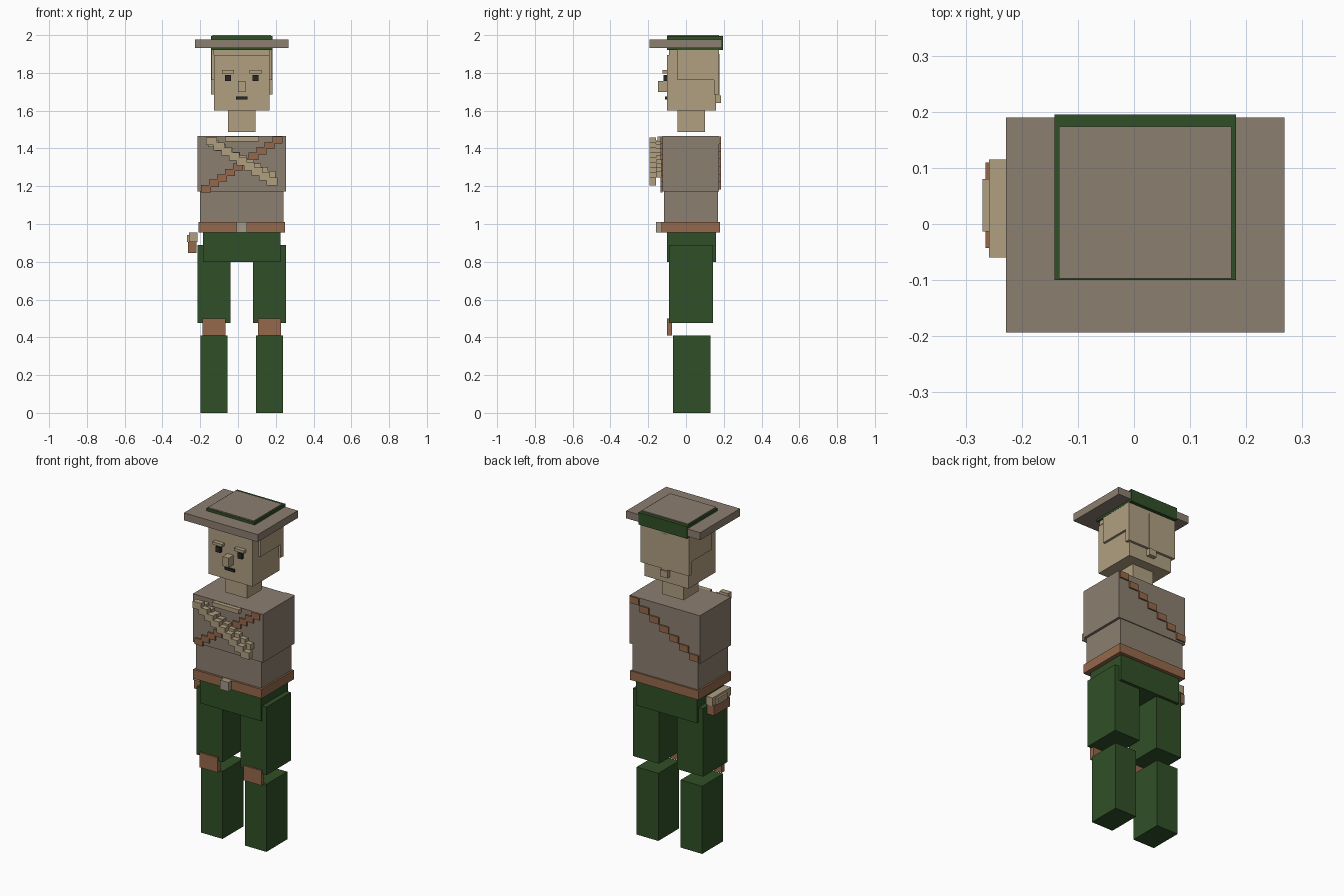
import bpy

cube = bpy.data.objects.get("Cube")
if cube:
    bpy.data.objects.remove(cube, do_unlink=True)


def material(name, red, green, blue):
    mat = bpy.data.materials.new(name)
    mat.use_nodes = True
    colour = (red, green, blue, 1)
    mat.diffuse_color = colour
    mat.node_tree.nodes["Principled BSDF"].inputs["Base Color"].default_value = colour
    return mat


TAN = material("tan", 0.44, 0.35, 0.22)
KHAKI = material("khaki", 0.26, 0.21, 0.16)
LEATHER = material("leather", 0.3, 0.14, 0.07)
GREEN = material("dark_green", 0.03, 0.08, 0.02)
BLACK = material("black", 0.02, 0.02, 0.02)
METAL = material("dull_metal", 0.38, 0.32, 0.25)

# Shared measurements
MIDDLE = 0.02       # body centre line in x
LEG = 0.147         # leg distance from the centre line
EYE = 0.073         # eye distance from the centre line
CHEST_FRONT = -0.125
CHEST_BACK = 0.175
FACE = -0.1
WAIST = 0.955
BELT_TOP = 1.01
CHIN = 1.6
HAIR_TOP = 1.92


def box(name, mat, width, front, back, bottom, top, offset=0):
    """Flat-sided box, centred in x at an offset from the body centre line."""
    bpy.ops.mesh.primitive_cube_add(size=1)
    part = bpy.context.object
    part.name = name
    part.location = (MIDDLE + offset, (front + back) / 2, (bottom + top) / 2)
    part.scale = (width, back - front, top - bottom)
    part.data.materials.append(mat)


def pair(name, mat, offset, **size):
    """The same box on the left and on the right."""
    box("left_" + name, mat, offset=offset, **size)
    box("right_" + name, mat, offset=-offset, **size)


def chain(name, mat, count, reach, high, low, front, back, width, height):
    """Stair-stepped boxes going down from one side (reach) to the other."""
    for step in range(count):
        part = step / (count - 1)
        middle = high + (low - high) * part
        box(f"{name}_{step + 1}", mat, width=width, front=front, back=back,
            bottom=middle - height / 2, top=middle + height / 2,
            offset=reach - 2 * reach * part)


# Legs
pair("lower_leg", GREEN, LEG, width=0.145, front=-0.07, back=0.13, bottom=0, top=0.41)
pair("knee_pad", LEATHER, LEG, width=0.12, front=FACE, back=-0.073, bottom=0.41, top=0.5)
pair("thigh", GREEN, LEG, width=0.175, front=-0.09, back=0.143, bottom=0.477, top=0.89)
box("pelvis", GREEN, width=0.41, front=FACE, back=0.16, bottom=0.8, top=WAIST)

# Belt and buckle
box("belt", LEATHER, width=0.46, front=-0.13, back=0.18, bottom=WAIST, top=BELT_TOP)
box("belt_buckle", METAL, width=0.055, front=-0.16, back=-0.13, bottom=WAIST, top=BELT_TOP)

# Hip pouch on the right side
box("pouch", LEATHER, width=0.045, front=-0.043, back=0.11, bottom=0.847, top=0.906,
    offset=-0.262)
box("pouch_flap", TAN, width=0.043, front=-0.06, back=0.115, bottom=0.906, top=WAIST,
    offset=-0.257)
box("pouch_clasp", TAN, width=0.012, front=-0.013, back=0.08, bottom=0.905, top=0.943,
    offset=-0.284)

# Torso
box("abdomen", KHAKI, width=0.44, front=-0.117, back=0.17, bottom=BELT_TOP, top=1.18)
box("chest", KHAKI, width=0.47, front=CHEST_FRONT, back=CHEST_BACK, bottom=1.173, top=1.465)
box("collar", TAN, width=0.18, front=-0.15, back=CHEST_FRONT, bottom=1.437, top=1.463)

# Shoulder strap on the chest and on the back
chain("front_strap", LEATHER, count=10, reach=0.19, high=1.445, low=1.187,
      front=-0.134, back=CHEST_FRONT, width=0.053, height=0.038)
chain("back_strap", LEATHER, count=7, reach=0.2, high=1.443, low=1.203,
      front=CHEST_BACK, back=0.184, width=0.06, height=0.04)

# Two layers of cartridges crossing the strap
chain("outer_cartridge", TAN, count=9, reach=-0.16, high=1.438, low=1.224,
      front=-0.193, back=-0.16, width=0.057, height=0.042)
chain("inner_cartridge", TAN, count=9, reach=-0.15, high=1.425, low=1.263,
      front=-0.16, back=-0.13, width=0.055, height=0.036)

# Neck and head
box("neck", TAN, width=0.145, front=-0.045, back=0.1, bottom=1.487, top=CHIN)
box("head", TAN, width=0.295, front=FACE, back=0.16, bottom=CHIN, top=1.895)

# Hair with a braid down the back
box("hair_cap", TAN, width=0.3, front=-0.09, back=0.17, bottom=1.895, top=HAIR_TOP)
pair("side_hair", TAN, 0.153, width=0.016, front=-0.045, back=CHEST_BACK,
     bottom=1.763, top=HAIR_TOP)
box("back_hair", TAN, width=0.326, front=0.148, back=CHEST_BACK, bottom=1.685, top=HAIR_TOP)
box("braid", TAN, width=0.04, front=0.16, back=0.177, bottom=1.67, top=1.9)
box("braid_tip", TAN, width=0.05, front=0.16, back=0.186, bottom=1.64, top=1.68)

# Face
pair("eye", BLACK, EYE, width=0.03, front=-0.118, back=FACE, bottom=1.756, top=1.788)
pair("eyebrow", TAN, EYE, width=0.064, front=-0.124, back=FACE, bottom=1.798, top=1.815)
box("nose", TAN, width=0.04, front=-0.148, back=FACE, bottom=1.7, top=1.757)
box("mouth", BLACK, width=0.063, front=-0.112, back=FACE, bottom=1.66, top=1.675)

# Hat
box("hat_brim", KHAKI, width=0.496, front=-0.193, back=0.19, bottom=1.933, top=1.978)
box("hat_band", GREEN, width=0.324, front=FACE, back=0.195, bottom=HAIR_TOP, top=1.994)
box("hat_crown", KHAKI, width=0.308, front=-0.097, back=0.174, bottom=1.95, top=2)
